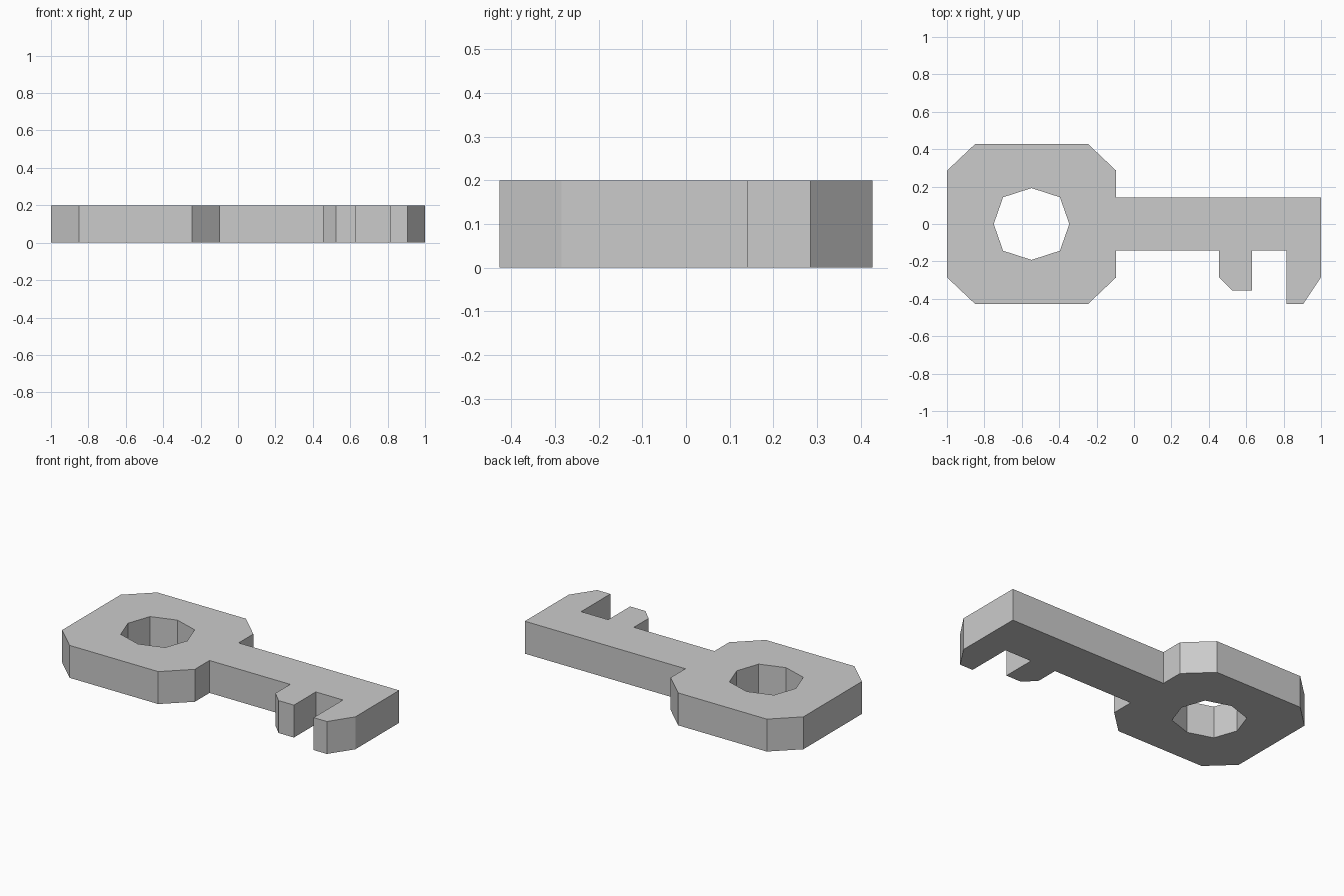
import bpy, bmesh

if "Cube" in bpy.data.objects:
    bpy.data.objects.remove(bpy.data.objects["Cube"])

HEIGHT = 0.2

# Half outline of the bow (head), mirrored in y
bow_half = [(-0.095, 0.142), (-0.095, 0.285), (-0.245, 0.427), (-0.85, 0.427), (-1.0, 0.285)]
bow = bow_half + [(x, -y) for x, y in reversed(bow_half)]

# Shaft underside with the two teeth, then the tip
bit = [(0.455, -0.142), (0.455, -0.285), (0.525, -0.355), (0.63, -0.355),
       (0.63, -0.142), (0.815, -0.142), (0.815, -0.427), (0.905, -0.427),
       (1.0, -0.285), (1.0, 0.142)]

# Eight-sided ring hole
cx, rx, ry, dx, dy = -0.548, 0.202, 0.192, 0.152, 0.143
hole = [(cx + rx, 0), (cx + dx, dy), (cx, ry), (cx - dx, dy),
        (cx - rx, 0), (cx - dx, -dy), (cx, -ry), (cx + dx, -dy)]


def add_loop(bm, points):
    verts = [bm.verts.new((x, y, 0)) for x, y in points]
    return [bm.edges.new((a, b)) for a, b in zip(verts, verts[1:] + verts[:1])]


# Fill the profile around the hole and extrude it to full thickness
bm = bmesh.new()
edges = add_loop(bm, bow + bit) + add_loop(bm, hole)
bmesh.ops.triangle_fill(bm, edges=edges, use_beauty=True)
ext = bmesh.ops.extrude_face_region(bm, geom=bm.faces[:], use_keep_orig=True)
top = [g for g in ext["geom"] if isinstance(g, bmesh.types.BMVert)]
bmesh.ops.translate(bm, verts=top, vec=(0, 0, HEIGHT))
bmesh.ops.recalc_face_normals(bm, faces=bm.faces[:])

mesh = bpy.data.meshes.new("key")
bm.to_mesh(mesh)
bm.free()
bpy.context.collection.objects.link(bpy.data.objects.new("key", mesh))
